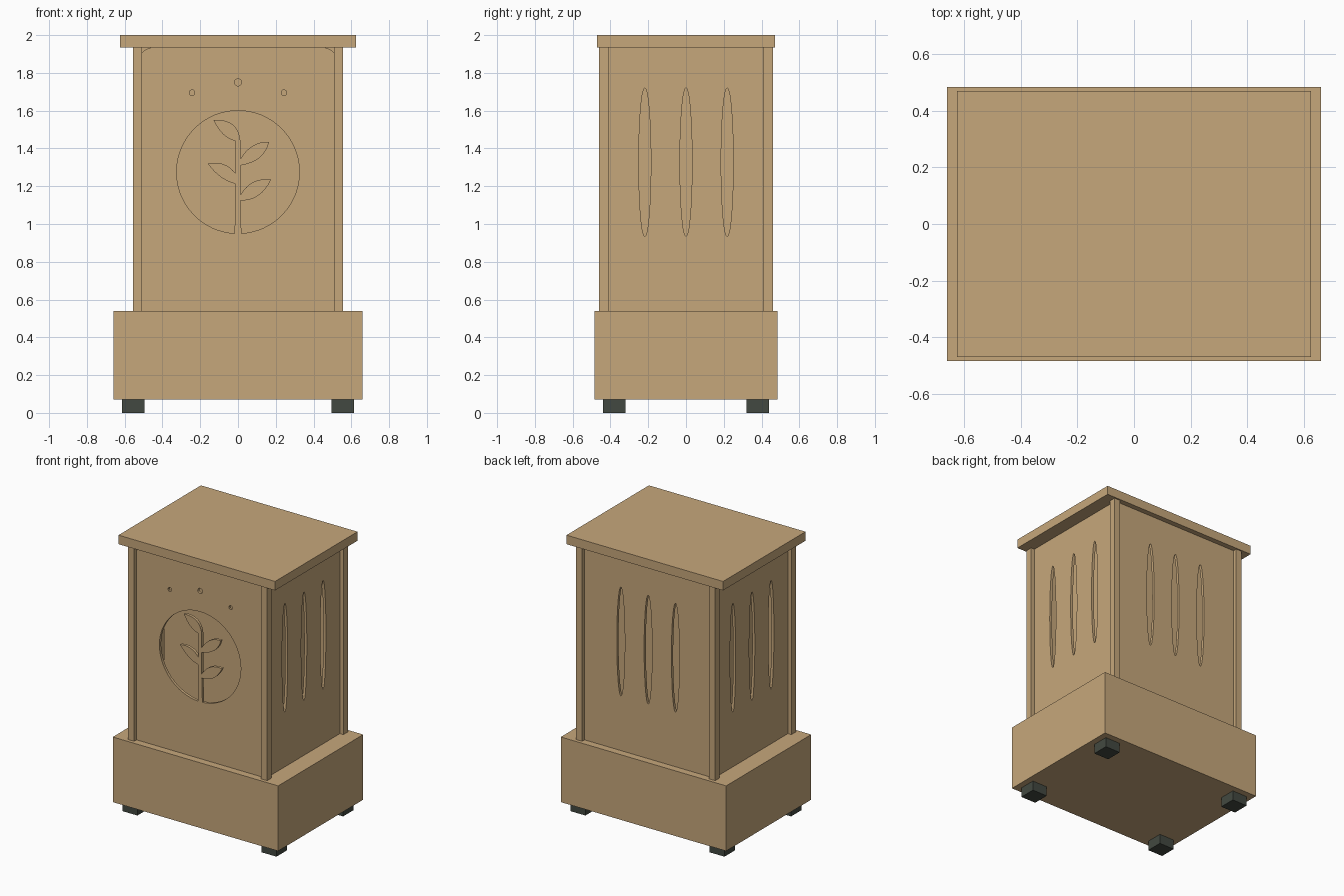
import bpy
from math import sin, cos, asin, pi
from mathutils import Matrix, Vector

cube = bpy.data.objects.get("Cube")
if cube:
    bpy.data.objects.remove(cube)


def material(name, rgb):
    mat = bpy.data.materials.new(name)
    mat.use_nodes = True
    mat.diffuse_color = (*rgb, 1)
    mat.node_tree.nodes["Principled BSDF"].inputs["Base Color"].default_value = (*rgb, 1)
    return mat


wood = material("light wood", (0.565, 0.386, 0.198))
rubber = material("dark rubber", (0.055, 0.066, 0.052))


def box(name, x, y, z, mat):
    """Box from (min, max) pairs on each axis."""
    bpy.ops.mesh.primitive_cube_add(size=1, location=[sum(p) / 2 for p in (x, y, z)])
    ob = bpy.context.object
    ob.name = name
    ob.scale = [p[1] - p[0] for p in (x, y, z)]
    bpy.ops.object.transform_apply(location=False, rotation=False, scale=True)
    ob.data.materials.append(mat)
    return ob


def oval(cx, cz, rx, rz, n=40):
    return [(cx + rx * cos(2 * pi * i / n), cz + rz * sin(2 * pi * i / n)) for i in range(n)]


def bend(a, c, b, n=8):
    """Quadratic curve from a to b pulled towards c."""
    a, b, c = Vector(a), Vector(b), Vector(c)
    return [tuple(a * (1 - t) ** 2 + c * 2 * t * (1 - t) + b * t * t)
            for t in (i / n for i in range(n + 1))]


def leaf(start, c1, tip, c2, end):
    return bend(start, c1, tip) + bend(tip, c2, end)[1:]


def panel(name, loops, distance, angle):
    """Thin upright sheet; the first loop is the outline, the others are holes."""
    curve = bpy.data.curves.new(name, "CURVE")
    curve.dimensions = "2D"
    curve.fill_mode = "BOTH"
    curve.extrude = THICK / 2
    for loop in loops:
        spline = curve.splines.new("POLY")
        spline.points.add(len(loop) - 1)
        for point, (x, z) in zip(spline.points, loop):
            point.co = (x, z, 0, 1)
        spline.use_cyclic_u = True
    temp = bpy.data.objects.new(name + " outline", curve)
    bpy.context.collection.objects.link(temp)
    graph = bpy.context.evaluated_depsgraph_get()
    mesh = bpy.data.meshes.new_from_object(temp.evaluated_get(graph))
    bpy.data.objects.remove(temp)
    mesh.transform(Matrix.Rotation(angle, 4, "Z")
                   @ Matrix.Translation((0, THICK / 2 - distance, 0))
                   @ Matrix.Rotation(pi / 2, 4, "X"))
    mesh.materials.clear()
    mesh.materials.append(wood)
    for face in mesh.polygons:
        face.use_smooth = False
        face.material_index = 0
    ob = bpy.data.objects.new(name, mesh)
    bpy.context.collection.objects.link(ob)
    return ob


THICK = 0.02
LOW, HIGH = 0.54, 1.935

# Plinth, lid and inner core
box("plinth", (-0.66, 0.66), (-0.485, 0.485), (0.07, LOW), wood)
box("lid", (-0.625, 0.625), (-0.47, 0.47), (HIGH, 2.0), wood)
box("inner_core", (-0.38, 0.38), (-0.3, 0.3), (LOW, 1.9), wood)

# Corner posts and feet
for sx, side in ((1, "left"), (-1, "right")):
    for sy, end in ((-1, "front"), (1, "back")):
        box(f"{end}_{side}_post", sorted((sx * 0.507, sx * 0.555)),
            sorted((sy * 0.41, sy * 0.46)), (LOW, HIGH), wood)
        box(f"{end}_{side}_foot", sorted((sx * 0.495, sx * 0.615)),
            sorted((sy * 0.32, sy * 0.44)), (0, 0.07), rubber)

# Side and back panels with three tall slots each
slots = [oval(x, 1.327, 0.032, 0.393) for x in (-0.218, 0, 0.218)]


def sheet(half):
    return [(-half, LOW), (half, LOW), (half, HIGH), (-half, HIGH)]


panel("left_panel", [sheet(0.425)] + slots, 0.527, pi / 2)
panel("right_panel", [sheet(0.425)] + slots, 0.527, -pi / 2)
panel("back_panel", [sheet(0.52)] + slots, 0.432, pi)

# Front panel outline with rounded top corners
W, R = 0.53, 0.085
corner = [(W - R + R * cos(i * pi / 16), HIGH - R + R * sin(i * pi / 16)) for i in range(9)]
front = [(-W, LOW), (W, LOW)] + corner + [(-x, z) for x, z in reversed(corner)]

# Round window around a leafy stem joined to its lower rim
S = 0.013
plant = [(-0.018, 0.95), (-S, 1.21)]
plant += leaf((-S, 1.212), (-0.1, 1.235), (-0.16, 1.32), (-0.07, 1.34), (-S, 1.268))
plant += leaf((-S, 1.44), (-0.08, 1.45), (-0.13, 1.55), (0, 1.56), (S, 1.44))
plant += leaf((S, 1.345), (0.07, 1.44), (0.165, 1.435), (0.14, 1.33), (S, 1.31))
plant += leaf((S, 1.155), (0.07, 1.25), (0.175, 1.235), (0.12, 1.12), (S, 1.125))
plant += [(0.018, 0.95)]
RIM = 0.325
gap = asin(0.018 / RIM)
rim = [(RIM * sin(a), 1.275 - RIM * cos(a))
       for a in (gap + (2 * pi - 2 * gap) * i / 64 for i in range(65))]
window = plant[1:-1] + rim

# Small holes above the window
dots = [oval(0, 1.75, 0.019, 0.019, 16)]
dots += [oval(x, 1.695, 0.014, 0.016, 8) for x in (-0.243, 0.243)]
panel("front_panel", [front, window] + dots, 0.432, 0)
